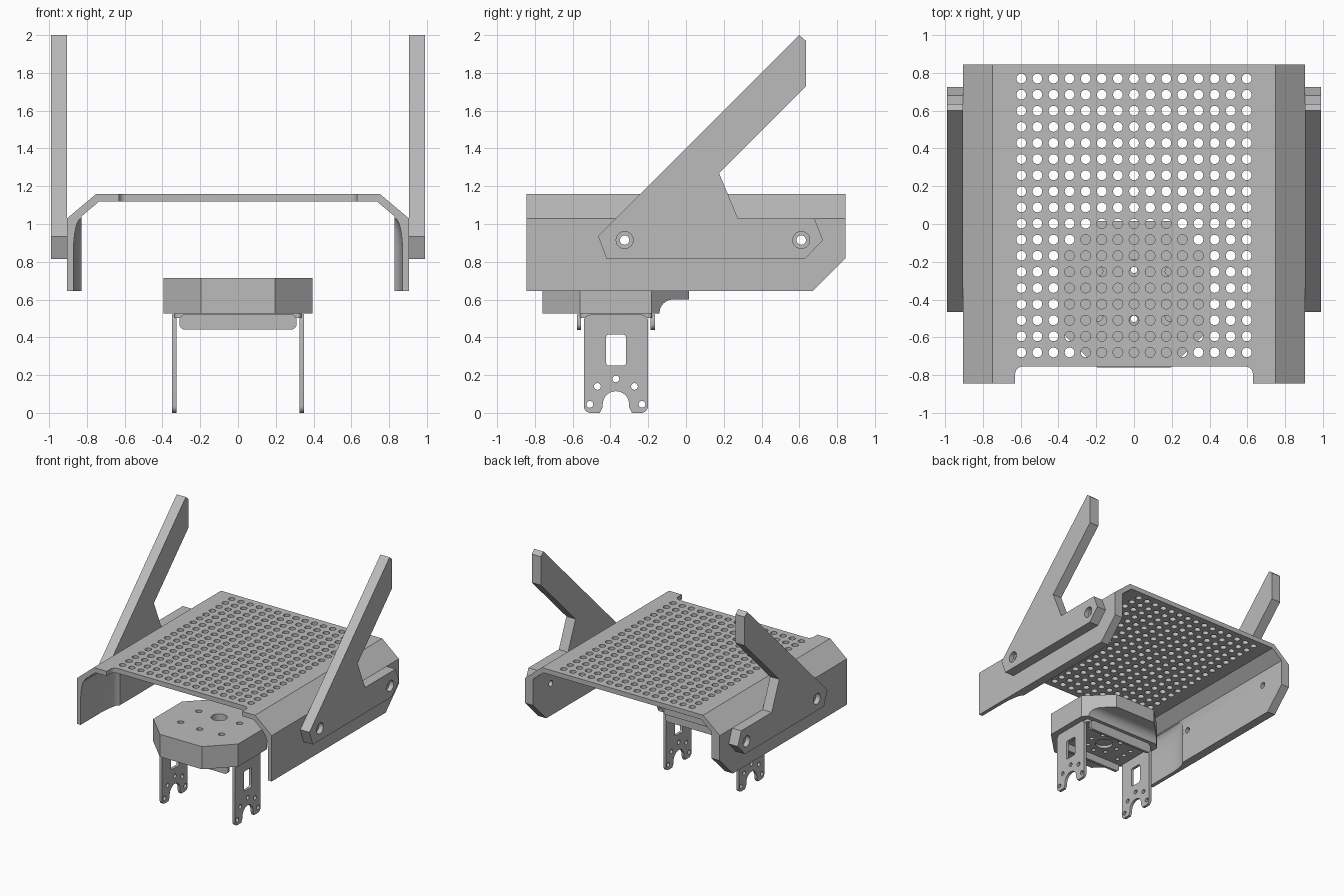
import bpy, bmesh, math

if "Cube" in bpy.data.objects:
    bpy.data.objects.remove(bpy.data.objects["Cube"])

grey = bpy.data.materials.new("plain_grey")
grey.use_nodes = True
grey.diffuse_color = (0.5, 0.5, 0.5, 1)
grey.node_tree.nodes["Principled BSDF"].inputs["Base Color"].default_value = (0.5, 0.5, 0.5, 1)


def place(p, axis, d):
    u, v = p
    return {"x": (d, u, v), "y": (u, d, v), "z": (u, v, d)}[axis]


def loft(bm, rings):
    """Closed solid through a list of equal rings."""
    vs = [[bm.verts.new(p) for p in r] for r in rings]
    n = len(vs[0])
    for a, b in zip(vs, vs[1:]):
        for i in range(n):
            bm.faces.new((a[i], a[(i + 1) % n], b[(i + 1) % n], b[i]))
    bm.faces.new(vs[0])
    bm.faces.new(vs[-1])


def prism(pts, axis, a, b):
    return [[place(p, axis, d) for p in pts] for d in (a, b)]


def circle(u, v, r, n=20):
    return [(u + r * math.cos(2 * math.pi * i / n), v + r * math.sin(2 * math.pi * i / n)) for i in range(n)]


def rounded(u0, v0, u1, v1, r, n=5):
    pts = []
    for k, (u, v) in enumerate(((u1 - r, v1 - r), (u0 + r, v1 - r), (u0 + r, v0 + r), (u1 - r, v0 + r))):
        for i in range(n + 1):
            t = math.pi / 2 * (k + i / n)
            pts.append((u + r * math.cos(t), v + r * math.sin(t)))
    return pts


def solid(name, solids):
    bm = bmesh.new()
    for s in solids:
        loft(bm, s)
    bmesh.ops.recalc_face_normals(bm, faces=bm.faces)
    me = bpy.data.meshes.new(name)
    bm.to_mesh(me)
    bm.free()
    me.materials.append(grey)
    ob = bpy.data.objects.new(name, me)
    bpy.context.collection.objects.link(ob)
    return ob


def cut(ob, solids, operation="DIFFERENCE"):
    cutter = solid("cutter", solids)
    cutter.hide_render = True
    mod = ob.modifiers.new("cut", "BOOLEAN")
    mod.operation, mod.solver, mod.object = operation, "EXACT", cutter
    dg = bpy.context.evaluated_depsgraph_get()
    me = bpy.data.meshes.new_from_object(ob.evaluated_get(dg))
    ob.modifiers.clear()
    ob.data = me
    me.materials.clear()
    me.materials.append(grey)
    bpy.data.objects.remove(cutter)


# Folded deck: one bent section drawn along the length
half = [(0.905, 0.645), (0.905, 1.03), (0.75, 1.16)]
inner = [(0.735, 1.12), (0.83, 1.04), (0.83, 0.645)]
section = half + [(-x, z) for x, z in reversed(half)] + [(-x, z) for x, z in reversed(inner)] + inner
deck = solid("perforated_deck", [prism(section, "y", -0.845, 0.845)])

# Front notch and rear lower corner
cut(deck, [prism(rounded(-0.63, -1.2, 0.63, -0.755, 0.04), "z", 1.1, 1.2),
           prism([(0.67, 0.645), (0.67, 0.6), (0.9, 0.6), (0.9, 0.875)], "x", -1, 1)])

# Grid of round holes
pitch = 0.0853
cut(deck, [prism(circle(pitch * (i - 7), -0.68 + pitch * j, 0.026, 16), "z", 1.08, 1.2)
           for i in range(15) for j in range(18)])

# Bolt holes through the side walls
bolts = [(-0.325, 0.915), (0.61, 0.915)]
cut(deck, [prism(circle(y, z, 0.025), "x", s * 0.8, s * 0.95) for y, z in bolts for s in (-1, 1)])


# Hollowed clearance inside the front of each wall
def hollow(side):
    rings = []
    for k in range(10):
        y = -0.9 if k == 0 else -0.58 + 0.2 * (k - 1) / 8
        t = 0 if k == 0 else (k - 1) / 8
        depth = 0.042 * math.sqrt(max(0, 1 - t * t)) - 0.003 * t
        ring = [(side * 0.78, y, 1.03), (side * 0.78, y, 0.6), (side * (0.83 + depth), y, 0.6)]
        for i in range(9):
            a = math.pi / 2 * i / 8
            ring.append((side * (0.83 + depth * math.cos(a)), y, 0.85 + 0.18 * math.sin(a)))
        rings.append(ring)
    return rings


cut(deck, [hollow(1), hollow(-1)])

# Swept arms with counterbored bolt holes
arm = [(0.6, 2.0), (0.635, 1.97), (0.635, 1.73), (0.175, 1.27), (0.275, 1.03), (0.68, 1.03),
       (0.725, 0.915), (0.63, 0.815), (-0.42, 0.815), (-0.465, 0.935)]
arms = []
for name, s in (("left_arm", 1), ("right_arm", -1)):
    ob = solid(name, [prism(arm, "x", s * 0.905, s * 0.99)])
    cut(ob, [prism(circle(y, z, 0.045, 24), "x", s * 0.95, s * 1.1) for y, z in bolts])
    cut(ob, [prism(circle(y, z, 0.025), "x", s * 0.8, s * 1.1) for y, z in bolts])
    arms.append(ob)

# Eight-sided turret block
cy = -0.372
octagon = [(0.395, 0.19), (0.195, 0.388), (-0.195, 0.388), (-0.395, 0.19),
           (-0.395, -0.19), (-0.195, -0.388), (0.195, -0.388), (0.395, -0.19)]
block = solid("turret_block", [prism([(x, cy + y) for x, y in octagon], "z", 0.525, 0.715)])

# Coved recess under the rear of the block
cove = [(-0.14 + 0.07 * (1 - math.cos(a)), 0.53 + 0.07 * math.sin(a))
        for a in (math.pi / 2 * i / 8 for i in range(9))]
cut(block, [prism([(-0.14, 0.5)] + cove + [(0.1, 0.6), (0.1, 0.5)], "x", -0.5, 0.5)])
small = [(0, -0.51)] + [(x, y) for x in (-0.19, 0.19) for y in (-0.25, -0.49)]
cut(block, [prism(circle(x, y, 0.025), "z", 0.4, 0.8) for x, y in small]
    + [prism(circle(0, -0.25, 0.062, 28), "z", 0.4, 0.8)])

# Bracket plate with round perforations
plate = solid("bracket_plate", [prism(rounded(-0.335, -0.56, 0.335, -0.18, 0.02), "z", 0.503, 0.525)])
ring = [(0.13 * math.cos(i * math.pi / 4), 0.13 * math.sin(i * math.pi / 4)) for i in range(8)]
row = [(s * 0.24, y) for s in (-1, 1) for y in (-0.12, -0.04, 0.04, 0.12)]
cut(plate, [prism(circle(x, cy + y, 0.018, 12), "z", 0.45, 0.6) for x, y in ring + row]
    + [prism(circle(0, cy, 0.07, 24), "z", 0.45, 0.6)])
parts = [deck, block, plate] + arms

# Front and rear flanges turned down from the plate
for name, y in (("front_flange", -0.577), ("rear_flange", -0.187)):
    parts.append(solid(name, [prism(rounded(-0.31, 0.44, 0.31, 0.522, 0.03), "y", y, y + 0.022)]))


# Bracket legs with window, bolt holes and forked foot
def fork(c):
    flare = [(c - 0.2, -0.1), (c - 0.085, -0.1), (c - 0.085, 0.0), (c - 0.07, 0.03)]
    arch = [(c - 0.07 * math.cos(a), 0.045 + 0.07 * math.sin(a))
            for a in (math.pi * i / 14 for i in range(15))]
    return flare[1:] + arch + [(2 * c - u, v) for u, v in reversed(flare[1:])]


for name, s in (("left_leg", 1), ("right_leg", -1)):
    ob = solid(name, [prism(rounded(-0.541, 0, -0.201, 0.52, 0.035), "x", s * 0.327, s * 0.35)])
    a, b = s * 0.3, s * 0.4
    cut(ob, [prism(rounded(-0.423, 0.25, -0.318, 0.415, 0.015), "x", a, b),
             prism(fork(-0.371), "x", a, b)]
        + [prism(circle(-0.371 + y, z, 0.018, 16), "x", a, b)
           for y, z in ((0, 0.18), (-0.098, 0.14), (0.098, 0.14), (-0.138, 0.045), (0.138, 0.045))])
    parts.append(ob)

# Smooth round edges, keep folds sharp
for ob in bpy.context.selected_objects:
    ob.select_set(False)
for ob in parts:
    ob.select_set(True)
bpy.context.view_layer.objects.active = parts[0]
bpy.ops.object.shade_smooth_by_angle(angle=math.radians(28))
